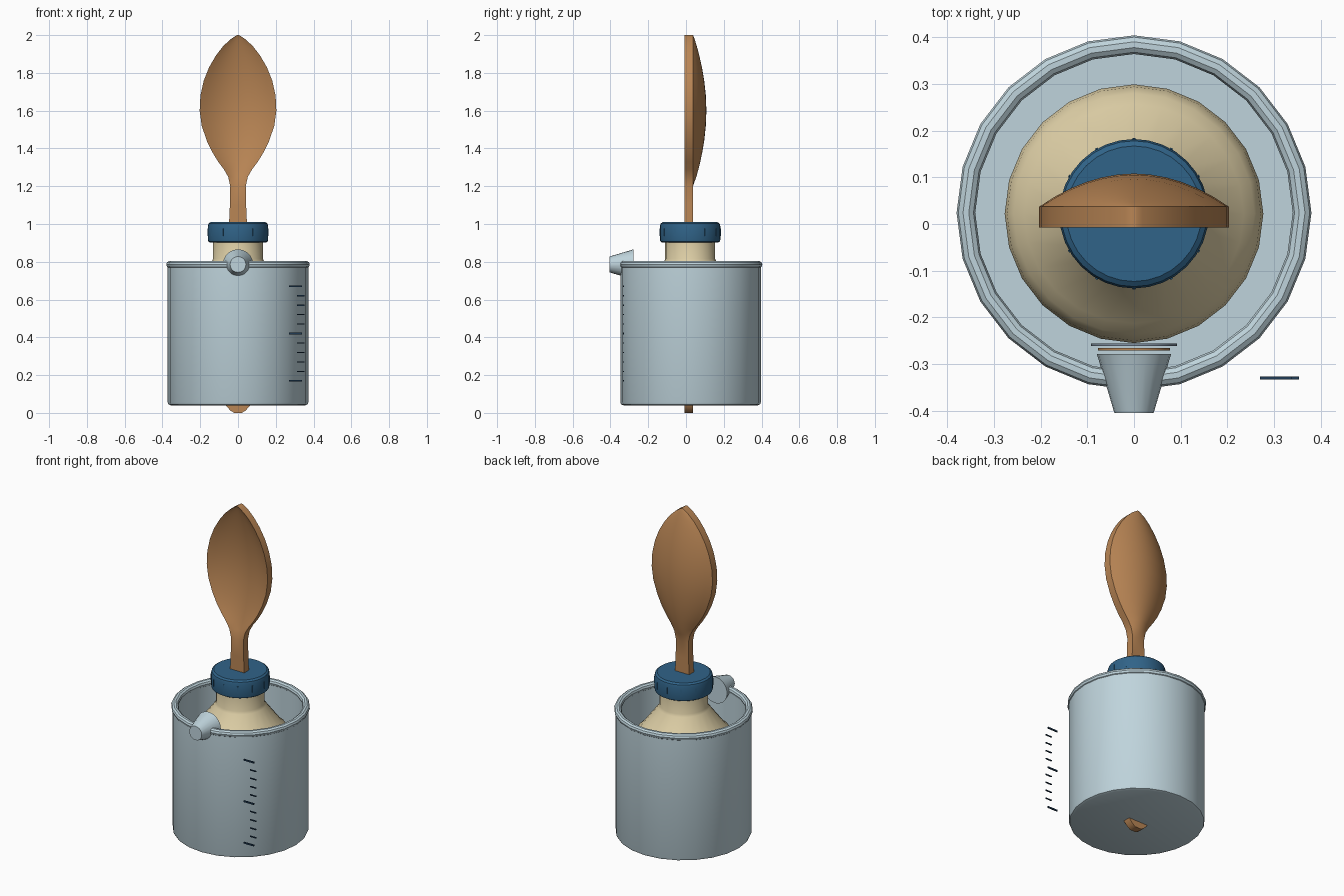
import bpy, bmesh, math
from mathutils import Matrix

if "Cube" in bpy.data.objects:
    bpy.data.objects.remove(bpy.data.objects["Cube"])


def material(name, hex_code):
    rgb = [int(hex_code[i:i + 2], 16) / 255 for i in (0, 2, 4)]
    lin = [c / 12.92 if c < 0.04045 else ((c + 0.055) / 1.055) ** 2.4 for c in rgb]
    m = bpy.data.materials.new(name)
    m.diffuse_color = (*lin, 1)
    m.use_nodes = True
    m.node_tree.nodes["Principled BSDF"].inputs["Base Color"].default_value = m.diffuse_color
    return m


GLASS = material("pale blue", "BFD4DC")
CREAM = material("cream", "DECFA6")
BLUE = material("cap blue", "306388")
WOOD = material("wood brown", "BA8655")
NAVY = material("navy", "1E3A54")
SLATE = material("slate", "7F8FA0")


def finish(bm, name, mat, angle=35):
    bmesh.ops.recalc_face_normals(bm, faces=bm.faces[:])
    me = bpy.data.meshes.new(name)
    bm.to_mesh(me)
    bm.free()
    me.materials.append(mat)
    ob = bpy.data.objects.new(name, me)
    bpy.context.collection.objects.link(ob)
    bpy.ops.object.select_all(action='DESELECT')
    ob.select_set(True)
    bpy.context.view_layer.objects.active = ob
    bpy.ops.object.shade_smooth_by_angle(angle=math.radians(angle))
    return ob


def loft(bm, rings, closed=False):
    """Join equal rings of points with quads; cap both ends or close the loop."""
    vs = [[bm.verts.new(p) for p in r] for r in rings]
    n = len(vs[0])
    for i in range(len(vs) if closed else len(vs) - 1):
        a, b = vs[i], vs[(i + 1) % len(vs)]
        for j in range(n):
            k = (j + 1) % n
            bm.faces.new((a[j], a[k], b[k], b[j]))
    if not closed:
        bm.faces.new(vs[0])
        bm.faces.new(vs[-1])


def lathe(name, profile, mat, y=0.0, sides=24, closed=False, axis='Z', z=0.0):
    """Turn (radius, height) points around a vertical or a front-to-back axis."""
    rings = []
    for r, h in profile:
        ring = []
        for i in range(sides):
            a = 2 * math.pi * i / sides
            c, s = r * math.cos(a), r * math.sin(a)
            ring.append((c, y + s, h) if axis == 'Z' else (c, h, z + s))
        rings.append(ring)
    bm = bmesh.new()
    loft(bm, rings, closed)
    return finish(bm, name, mat)


def boxes(name, items, mat):
    """One object from (matrix, size) boxes."""
    bm = bmesh.new()
    for m, size in items:
        bmesh.ops.create_cube(bm, size=1, matrix=m @ Matrix.Diagonal((*size, 1)))
    return finish(bm, name, mat)


CY = 0.024

# Measuring beaker: open cup with thick wall and floor
lathe("beaker", [(0.355, 0.04), (0.368, 0.045), (0.372, 0.055), (0.372, 0.785),
                 (0.347, 0.785), (0.347, 0.07)], GLASS, CY)
lathe("beaker_rim", [(0.36 + 0.02 * math.cos(a), 0.785 + 0.02 * math.sin(a))
                     for a in [2 * math.pi * i / 10 for i in range(10)]],
      GLASS, CY, closed=True)

# Pouring spout: short tapered plug on the front rim
lathe("spout", [(0.042, -0.405), (0.076, -0.29), (0.08, -0.278)],
      GLASS, axis='Y', z=0.786, sides=20)

# Measuring marks: every fifth is longer
marks = []
for i in range(11):
    major = i % 5 == 0
    x0, x1 = (0.27, 0.338) if major else (0.312, 0.353)
    marks.append((Matrix.Translation(((x0 + x1) / 2, -0.33, 0.17 + 0.05 * i)),
                  (x1 - x0, 0.006, 0.009 if major else 0.006)))
boxes("measuring_marks", marks, NAVY)

# Bottle standing in the beaker
lathe("bottle", [(0.25, 0.07), (0.27, 0.08), (0.277, 0.10), (0.277, 0.59), (0.272, 0.625),
                 (0.258, 0.655), (0.235, 0.675), (0.14, 0.80), (0.132, 0.815),
                 (0.132, 0.93)], CREAM, 0.022)

# Round label plates on the bottle front
lathe("label_border", [(0.092, -0.256), (0.092, -0.261)], SLATE, axis='Y', z=0.36)
lathe("label_centre", [(0.077, -0.266), (0.077, -0.271)], WOOD, axis='Y', z=0.36)

# Screw cap with grip ribs
lathe("cap", [(0.15, 0.903), (0.158, 0.908), (0.16, 0.918), (0.16, 0.988), (0.156, 1.002),
              (0.145, 1.01)], BLUE, 0.022, sides=32)
boxes("cap_ribs", [(Matrix.Translation((0, 0.022, 0.957)) @
                    Matrix.Rotation(math.radians(30 * i), 4, 'Z') @
                    Matrix.Translation((0.158, 0, 0)), (0.008, 0.006, 0.04))
                   for i in range(12)], BLUE)

# Spoon: (height, half width) outline, hollowed bowl, handle down to the ground
outline = [(0, 0.02), (0.012, 0.04), (0.04, 0.065), (0.1, 0.072), (0.3, 0.066), (0.7, 0.055),
           (1.01, 0.047), (1.1, 0.043), (1.2, 0.041), (1.25, 0.052), (1.29, 0.075),
           (1.33, 0.105), (1.38, 0.136), (1.44, 0.165), (1.52, 0.192), (1.6, 0.203),
           (1.68, 0.199), (1.76, 0.181), (1.83, 0.153), (1.89, 0.118), (1.94, 0.08),
           (1.975, 0.043), (1.992, 0.018), (2.0, 0.005)]
steps = [i / 6 - 1 for i in range(13)]
rings = []
for h, w in outline:
    s = min(max((h - 1.2) / 0.8, 0), 1)
    deep = 0.071 * math.sin(math.pi * s) ** 0.85 if 0 < s < 1 else 0
    front = [(w * t, -0.008 + deep * (1 - t * t), h) for t in steps]
    back = [(w * t, 0.037 + deep * (1 - t * t), h) for t in reversed(steps)]
    rings.append(front + back)
bm = bmesh.new()
loft(bm, rings)
finish(bm, "spoon", WOOD, 40)
